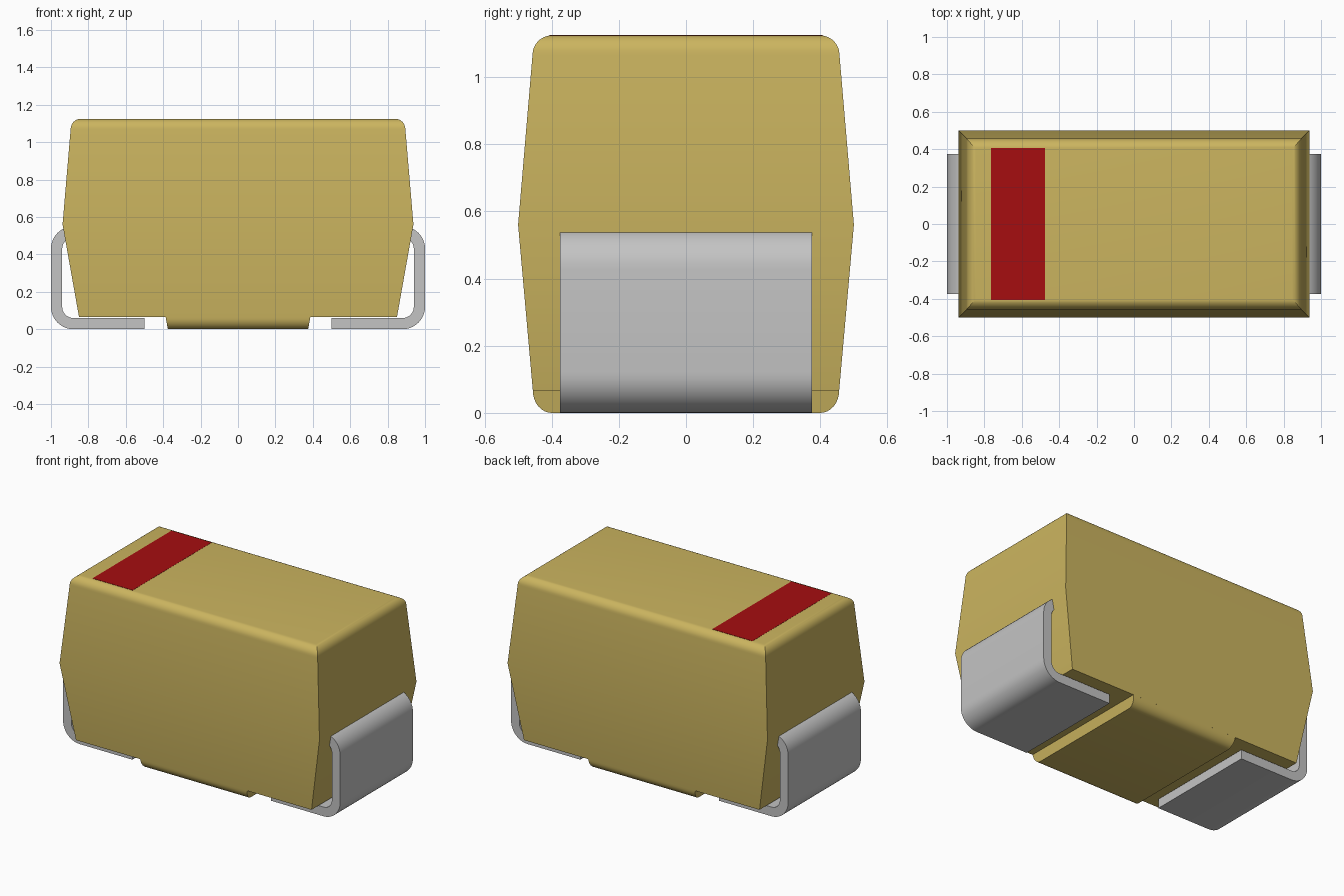
import bpy, bmesh
from math import sin, cos, pi, radians

old = bpy.data.objects.get("Cube")
if old:
    bpy.data.objects.remove(old)


def material(name, rgb):
    m = bpy.data.materials.new(name)
    m.use_nodes = True
    m.diffuse_color = (*rgb, 1)
    bsdf = m.node_tree.nodes["Principled BSDF"]
    bsdf.inputs["Base Color"].default_value = (*rgb, 1)
    bsdf.inputs["Roughness"].default_value = 0.6
    return m


gold = material("gold resin", (0.60, 0.46, 0.115))
metal = material("tin grey", (0.55, 0.55, 0.55))
red = material("band red", (0.38, 0.004, 0.005))


def finish(name, bm, mat, smooth=True):
    bmesh.ops.recalc_face_normals(bm, faces=bm.faces[:])
    mesh = bpy.data.meshes.new(name)
    bm.to_mesh(mesh)
    bm.free()
    mesh.materials.append(mat)
    ob = bpy.data.objects.new(name, mesh)
    bpy.context.collection.objects.link(ob)
    if smooth:
        bpy.ops.object.select_all(action='DESELECT')
        ob.select_set(True)
        bpy.context.view_layer.objects.active = ob
        bpy.ops.object.shade_smooth_by_angle(angle=radians(25))
    return ob


def loft(name, rings, mat, smooth=True):
    """Stack rectangles given as (half width, half depth, height)."""
    bm = bmesh.new()
    loops = [[bm.verts.new((sx * x, sy * y, z))
              for sx, sy in ((-1, -1), (1, -1), (1, 1), (-1, 1))] for x, y, z in rings]
    for a, b in zip(loops, loops[1:]):
        for i in range(4):
            j = (i + 1) % 4
            bm.faces.new((a[i], a[j], b[j], b[i]))
    bm.faces.new(loops[0])
    bm.faces.new(loops[-1])
    return finish(name, bm, mat, smooth)


def arc(cx, cz, r, start, end, steps=10):
    angles = [start + (end - start) * i / steps for i in range(steps + 1)]
    return [(cx + r * cos(a), cz + r * sin(a)) for a in angles]


quarter = [pi / 2 * i / 8 for i in range(9)]
TOP = 1.124

# Moulded body: tapered both ways from the parting line, rounded upper rim
rim = [(0.845 + 0.05 * cos(a), 0.40 + 0.057 * cos(a), 1.067 + (TOP - 1.067) * sin(a))
       for a in quarter]
loft("moulded_body", [(0.85, 0.456, 0.065), (0.938, 0.50, 0.56)] + rim, gold)

# Raised pad beneath the body, rounded along its front and back edges
pad = [(0.375 + 0.012 * (1 - sin(a)), 0.40 + 0.056 * cos(a), 0.066 * (1 - sin(a)))
       for a in reversed(quarter)]
loft("underside_pad", pad, gold)

# Polarity band across the top
band = loft("polarity_band", [(0.145, 0.407, 0), (0.145, 0.407, 0.006)], red, False)
band.location = (-0.62, 0, TOP - 0.005)


# Wrapped leads: foot, upright and a bend that enters the body
def lead(name, side):
    outer = ([(0.50, 0)] + arc(0.88, 0.12, 0.12, -pi / 2, 0)
             + arc(0.88, 0.43, 0.12, 0, pi / 2) + [(0.80, 0.55)])
    inner = ([(0.50, 0.06)] + arc(0.88, 0.12, 0.06, -pi / 2, 0)
             + arc(0.88, 0.43, 0.06, 0, pi / 2) + [(0.80, 0.49)])
    bm = bmesh.new()
    outline = [bm.verts.new((side * x, -0.375, z)) for x, z in outer + inner[::-1]]
    face = bm.faces.new(outline)
    result = bmesh.ops.extrude_face_region(bm, geom=[face])
    moved = [g for g in result["geom"] if isinstance(g, bmesh.types.BMVert)]
    bmesh.ops.translate(bm, verts=moved, vec=(0, 0.75, 0))
    finish(name, bm, metal)


lead("left_lead", 1)
lead("right_lead", -1)
